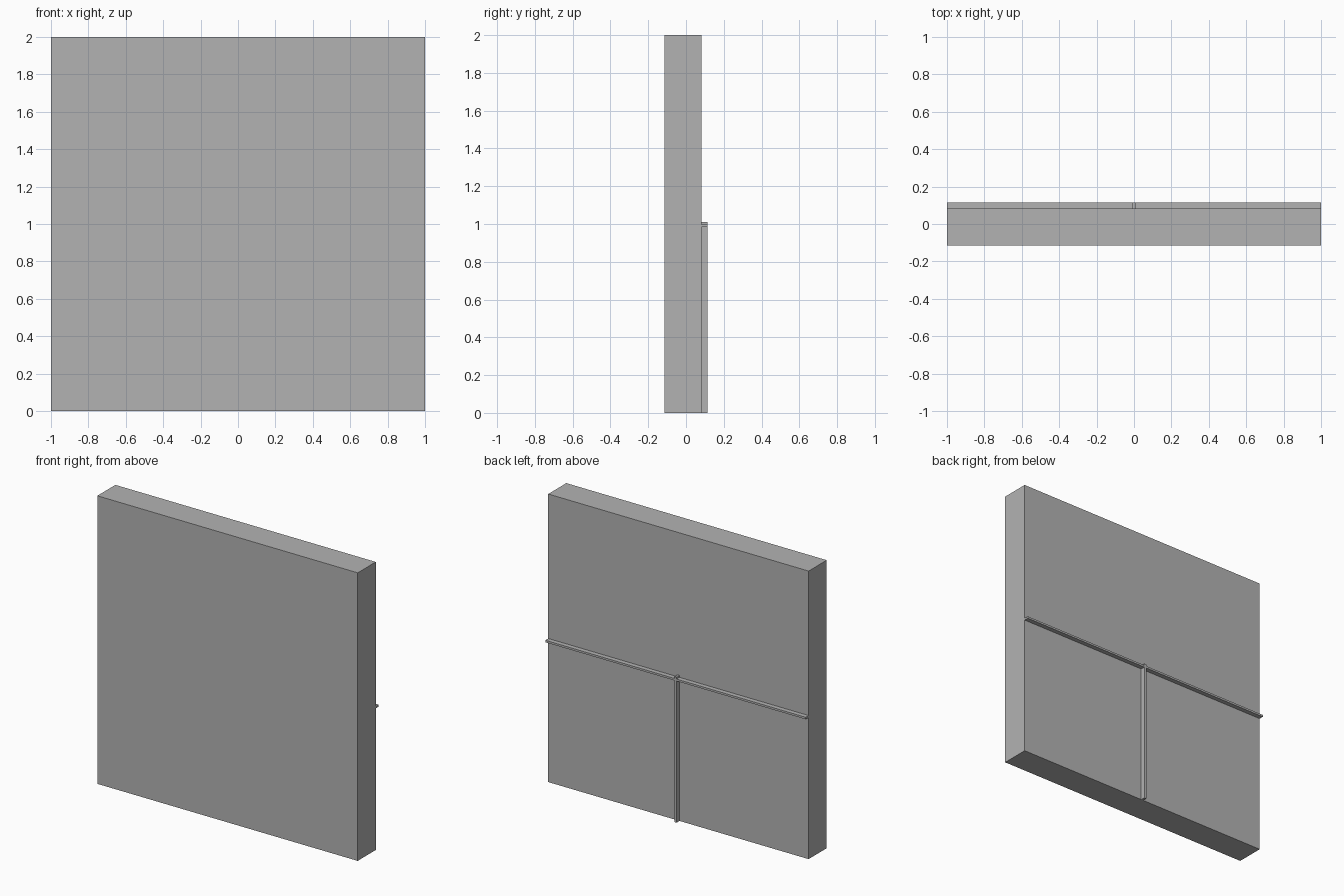
import bpy
from mathutils import Vector

old = bpy.data.objects.get("Cube")
if old:
    bpy.data.objects.remove(old, do_unlink=True)

# Single plain grey
grey = bpy.data.materials.new("plain_grey")
grey.use_nodes = True
colour = (0.45, 0.45, 0.45, 1)
grey.diffuse_color = colour
grey.node_tree.nodes["Principled BSDF"].inputs["Base Color"].default_value = colour


def box(name, low, high):
    """Box between two opposite corners."""
    low, high = Vector(low), Vector(high)
    bpy.ops.mesh.primitive_cube_add(size=1, location=(low + high) / 2)
    obj = bpy.context.object
    obj.name = name
    obj.scale = high - low
    bpy.ops.object.transform_apply(location=False, rotation=False, scale=True)
    obj.data.materials.append(grey)


wall_back = 0.083
trim_back = 0.115

# Wall slab
box("wall_panel", (-1, -trim_back, 0), (1, wall_back, 2))
# Thin horizontal rail across the back
box("horizontal_rail", (-1, wall_back, 0.983), (1, trim_back, 0.997))
# Thin upright fin, just passing the rail
box("vertical_fin", (-0.008, wall_back, 0), (0.008, trim_back, 1.01))
